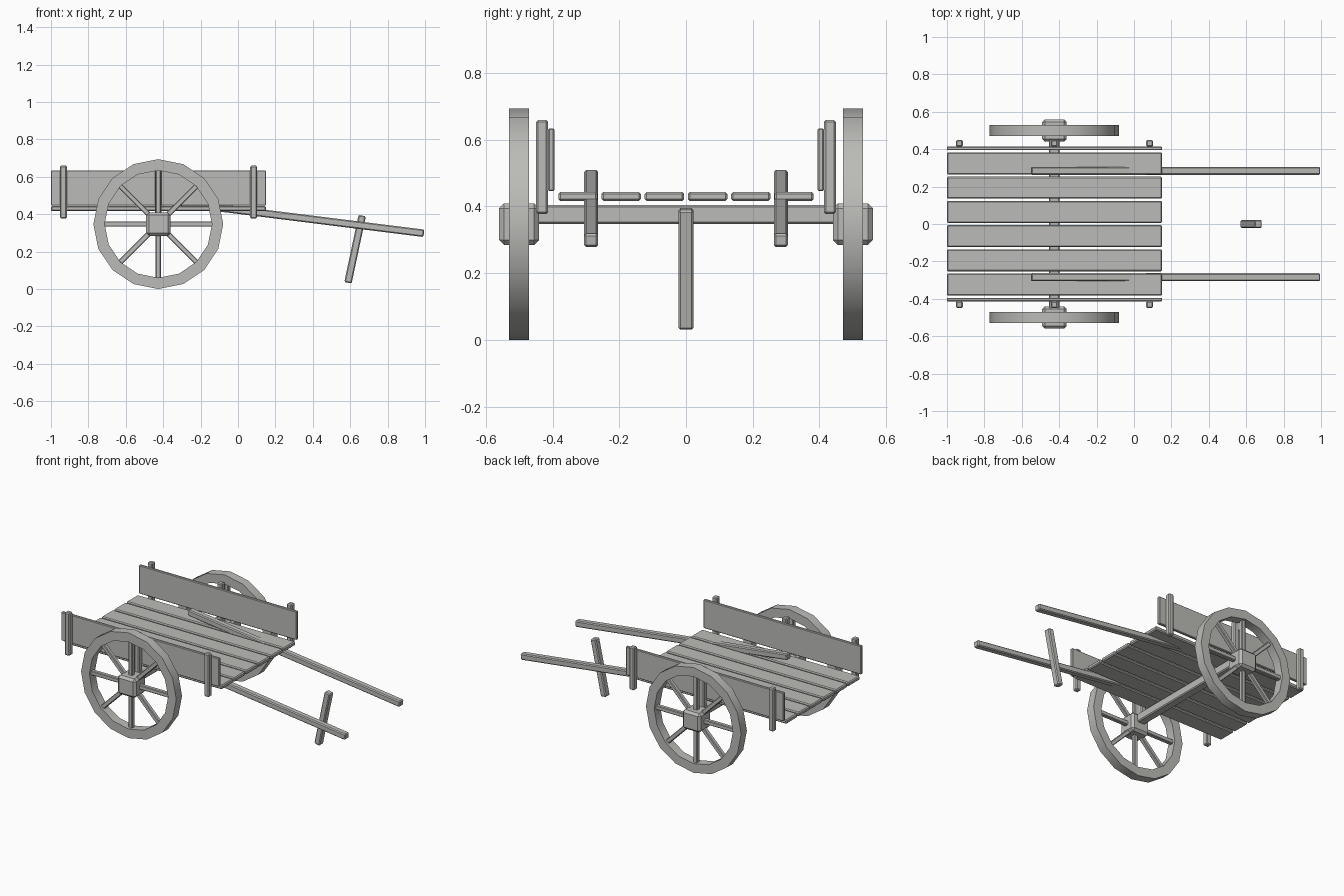
import bpy, bmesh
from math import sin, cos, pi, radians

cube = bpy.data.objects.get("Cube")
if cube:
    bpy.data.objects.remove(cube, do_unlink=True)

# Single weathered wood colour
wood = bpy.data.materials.new("grey_wood")
wood.use_nodes = True
grey = (0.5, 0.5, 0.48, 1)
wood.diffuse_color = grey
wood.node_tree.nodes["Principled BSDF"].inputs["Base Color"].default_value = grey


def add_object(name, bm):
    bmesh.ops.recalc_face_normals(bm, faces=bm.faces)
    mesh = bpy.data.meshes.new(name)
    bm.to_mesh(mesh)
    bm.free()
    mesh.materials.append(wood)
    obj = bpy.data.objects.new(name, mesh)
    bpy.context.collection.objects.link(obj)
    return obj


def beam(name, center, size, tilt=0, bevel=0.006):
    """Chamfered timber, tilted in degrees about the y axis."""
    bm = bmesh.new()
    bmesh.ops.create_cube(bm, size=1)
    bmesh.ops.scale(bm, vec=size, verts=bm.verts)
    bmesh.ops.bevel(bm, geom=bm.edges[:], offset=bevel, segments=1, affect='EDGES')
    obj = add_object(name, bm)
    obj.location = center
    obj.rotation_euler.y = radians(tilt)
    return obj


def rim(name, center, outer, inner, width, sides=16):
    """Faceted ring standing in the xz plane."""
    bm = bmesh.new()
    rings = []
    for i in range(sides):
        a = 2 * pi * i / sides
        rings.append([bm.verts.new((r * cos(a), y, r * sin(a)))
                      for r, y in ((outer, -width / 2), (outer, width / 2),
                                   (inner, width / 2), (inner, -width / 2))])
    for i, ring in enumerate(rings):
        following = rings[(i + 1) % sides]
        for j in range(4):
            k = (j + 1) % 4
            bm.faces.new((ring[j], ring[k], following[k], following[j]))
    obj = add_object(name, bm)
    obj.location = center
    bpy.ops.object.select_all(action='DESELECT')
    obj.select_set(True)
    bpy.context.view_layer.objects.active = obj
    bpy.ops.object.shade_smooth_by_angle(angle=radians(30))


WHEEL_X, WHEEL_Z = -0.426, 0.347
BED_X, BED_LENGTH = -0.425, 1.15

# Bed planks
for i in range(6):
    beam(f"bed_plank_{i + 1}", (BED_X, (i - 2.5) * 0.1295, 0.43),
         (BED_LENGTH, 0.118, 0.027))

# Axle
beam("axle", (WHEEL_X, 0, 0.376), (0.057, 0.92, 0.057))

for side, label in ((-1, "right"), (1, "left")):
    # Side board and its posts
    beam(f"{label}_side_board", (BED_X, side * 0.404, 0.54),
         (BED_LENGTH, 0.019, 0.188), bevel=0.004)
    for x, place in ((-0.933, "rear"), (WHEEL_X, "middle"), (0.083, "front")):
        beam(f"{label}_{place}_post", (x, side * 0.431, 0.518), (0.036, 0.036, 0.282))

    # Pulling shaft
    beam(f"{label}_shaft", (0.222, side * 0.284, 0.394), (1.556, 0.042, 0.04), 7.1)

    # Wheel
    y = side * 0.5
    rim(f"{label}_wheel_rim", (WHEEL_X, y, WHEEL_Z), 0.347, 0.287, 0.06)
    beam(f"{label}_wheel_hub", (WHEEL_X, y, WHEEL_Z), (0.132, 0.12, 0.125), bevel=0.015)
    for i in range(8):
        angle = i * 45
        a = radians(angle)
        beam(f"{label}_spoke_{i + 1}",
             (WHEEL_X + 0.165 * cos(a), y, WHEEL_Z - 0.165 * sin(a)),
             (0.25, 0.028, 0.028), angle, bevel=0.004)

# Prop stand
beam("prop_stand", (0.626, 0, 0.213), (0.04, 0.044, 0.367), 12)
